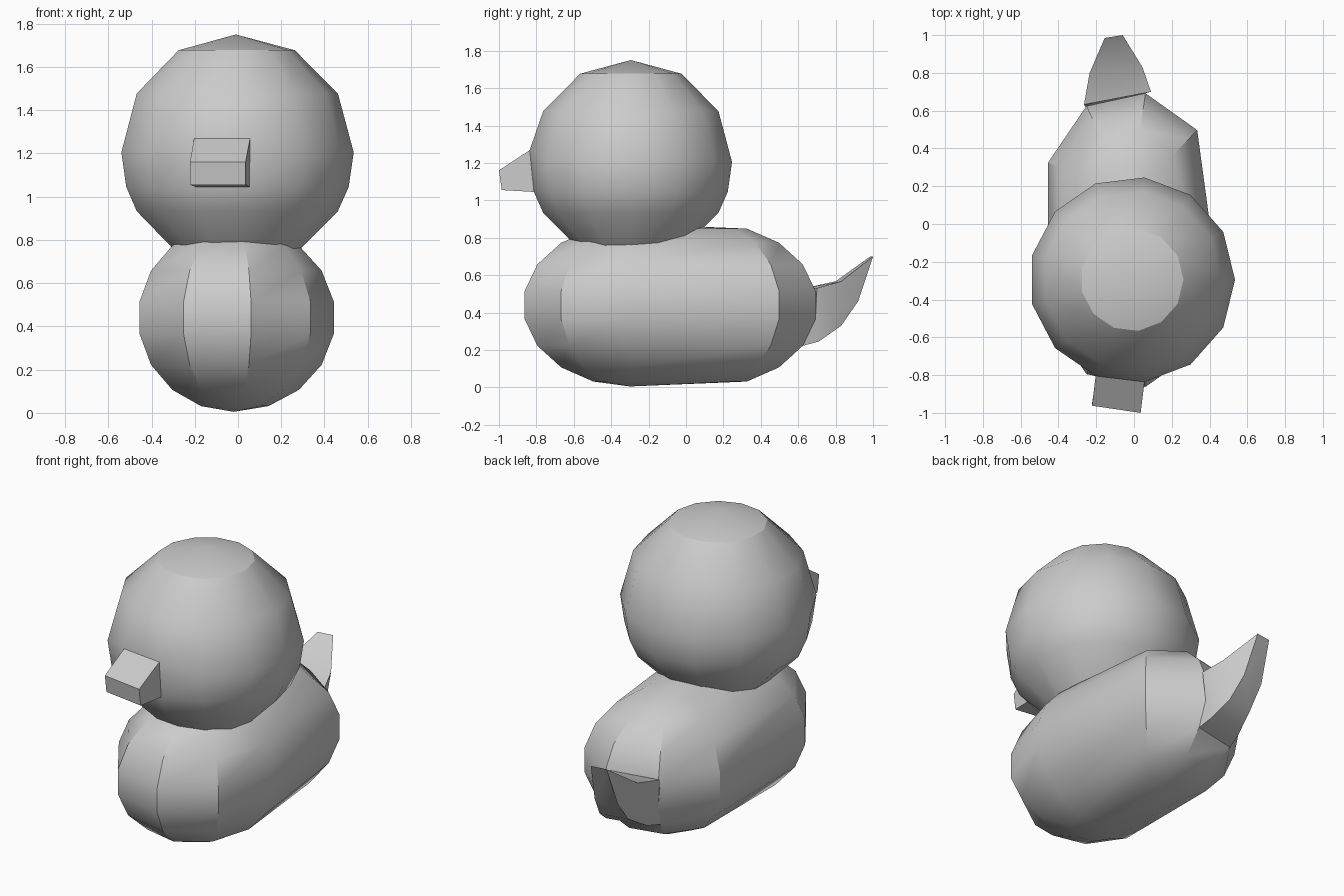
import bpy
import bmesh
import math

if "Cube" in bpy.data.objects:
    bpy.data.objects.remove(bpy.data.objects["Cube"])

grey = bpy.data.materials.new("plain_grey")
grey.use_nodes = True
GREY = (0.6, 0.6, 0.6, 1.0)
grey.diffuse_color = GREY
grey.node_tree.nodes["Principled BSDF"].inputs["Base Color"].default_value = GREY


def loft(name, rings):
    """Skin equal rings of points; a one-point ring is a pole, other ends are capped."""
    bm = bmesh.new()
    loops = [[bm.verts.new(p) for p in ring] for ring in rings]
    for a, b in zip(loops, loops[1:]):
        n = max(len(a), len(b))
        for i in range(n):
            j = (i + 1) % n
            if len(a) == 1:
                bm.faces.new((a[0], b[i], b[j]))
            elif len(b) == 1:
                bm.faces.new((a[i], b[0], a[j]))
            else:
                bm.faces.new((a[i], b[i], b[j], a[j]))
    for end in (loops[0], loops[-1]):
        if len(end) > 1:
            bm.faces.new(end)
    bmesh.ops.recalc_face_normals(bm, faces=bm.faces)
    mesh = bpy.data.meshes.new(name)
    bm.to_mesh(mesh)
    bm.free()
    mesh.materials.append(grey)
    obj = bpy.data.objects.new(name, mesh)
    bpy.context.collection.objects.link(obj)
    bpy.ops.object.select_all(action='DESELECT')
    obj.select_set(True)
    bpy.context.view_layer.objects.active = obj
    bpy.ops.object.shade_smooth_by_angle(angle=math.radians(30))
    return obj


def body_point(step, ring):
    """Point on a nine-sided ellipsoid whose rear half is pulled backwards."""
    a, t = math.radians(40 * step), math.radians(20 * ring)
    r = math.sin(t)
    stretch = 0.43 if r > 0.01 and math.sin(a) > 0.01 else 0.0
    return (-0.02 + 0.47 * r * math.cos(a),
            -0.30 + 0.58 * r * math.sin(a) + stretch,
            0.44 - 0.435 * math.cos(t))


# Body
loft("body", [[body_point(s, ring) for s in range(1 if ring in (0, 9) else 9)]
              for ring in range(10)])

# Head: thirteen-sided ball with an extra ring under the beak
R, CX, CY = 0.545, -0.01, -0.295


def head_point(step, r, z):
    a = math.tau * step / 13
    # the beak's upper corners sit higher than the rest of the widest ring
    if step in (9, 10) and abs(z - 1.205) < 0.001:
        z = 1.268
    return (CX + r * math.cos(a), CY + r * math.sin(a), z)


profile = [(0, 0.66), (R * 0.5, 0.733), (R * 0.866, 0.933), (0.522, 1.045),
           (R, 1.205), (R * 0.866, 1.477), (R * 0.5, 1.677), (0, 1.75)]
loft("head", [[head_point(s, r, z) for s in range(13 if r else 1)]
              for r, z in profile])

# Beak: grows from one face of the head
beak_root = [head_point(9, R, 1.205), head_point(10, R, 1.205),
             head_point(10, 0.522, 1.045), head_point(9, 0.522, 1.045)]
beak_tip = [(-0.222, -0.962, 1.16), (0.035, -1.0, 1.16),
            (0.035, -0.985, 1.055), (-0.222, -0.947, 1.055)]
loft("beak", [beak_root, beak_tip])


# Tail: sections of top, middle and bottom, narrowing to a raised tip
def section(*rows):
    right = [(xr, y, z) for xl, xr, y, dy, z in rows]
    left = [(xl, y - dy, z) for xl, xr, y, dy, z in rows]
    return right + left[::-1]


tail_root = ([body_point(2, ring) for ring in (5, 4, 3)]
             + [body_point(3, ring) for ring in (3, 4, 5)])
tail_root[0] = (0.09, 0.70, 0.53)
tail_root[5] = (-0.265, 0.632, 0.53)
tail_middle = section((-0.235, 0.045, 0.83, 0.03, 0.567),
                      (-0.22, 0.045, 0.775, 0.04, 0.39),
                      (-0.20, 0.04, 0.71, 0.05, 0.245))
tail_tip = section((-0.155, -0.06, 1.0, 0.015, 0.70),
                   (-0.17, -0.03, 0.92, 0.02, 0.46),
                   (-0.17, 0.0, 0.83, 0.03, 0.33))
loft("tail", [tail_root, tail_middle, tail_tip])
